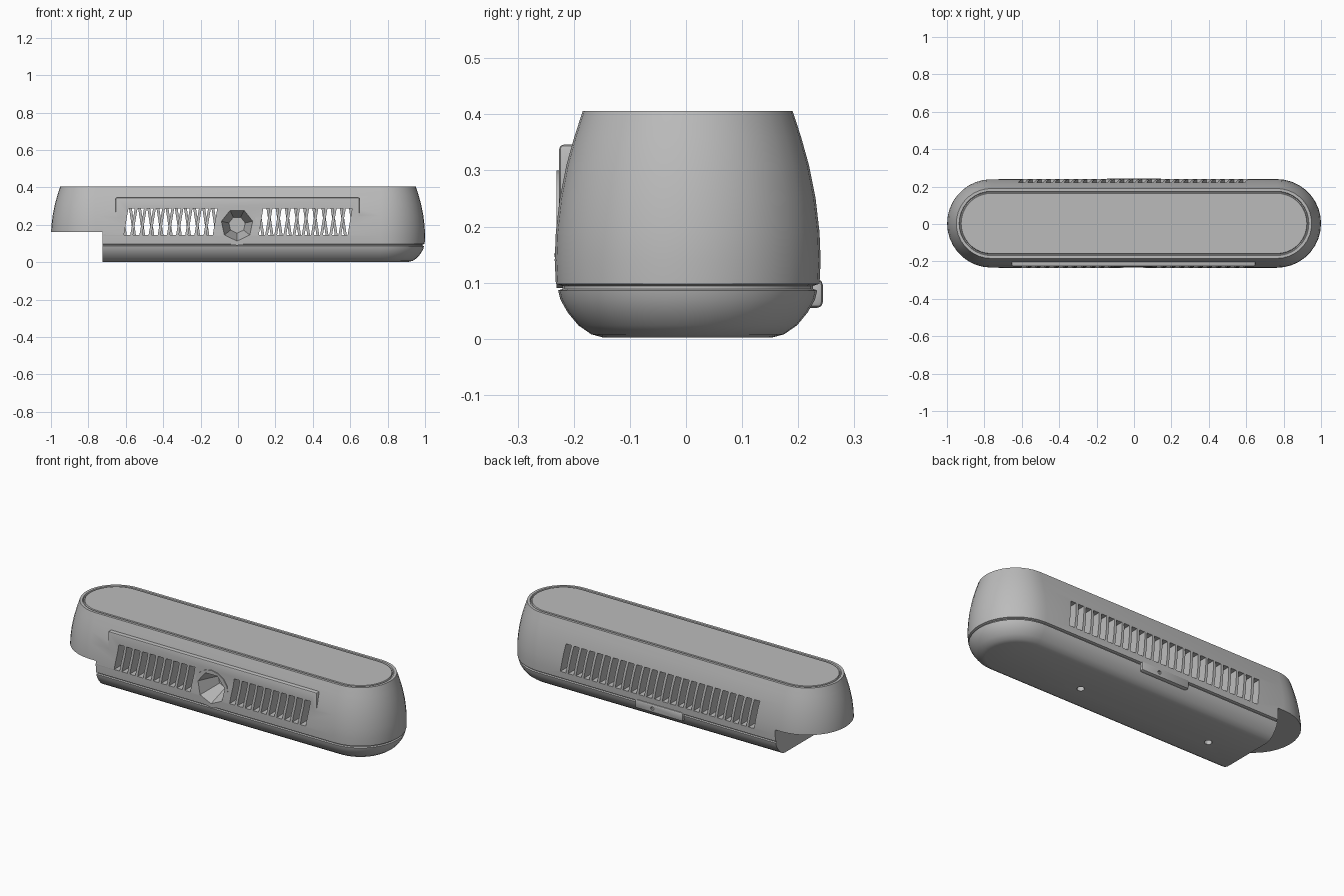
import bpy, bmesh
from math import pi, cos, sin
from mathutils import Matrix, Vector

if "Cube" in bpy.data.objects:
    bpy.data.objects.remove(bpy.data.objects["Cube"])

grey = bpy.data.materials.new("plain grey")
grey.use_nodes = True
grey.diffuse_color = (0.5, 0.5, 0.5, 1)
grey.node_tree.nodes["Principled BSDF"].inputs["Base Color"].default_value = (0.5, 0.5, 0.5, 1)


def finish(bm, name):
    bmesh.ops.recalc_face_normals(bm, faces=bm.faces)
    mesh = bpy.data.meshes.new(name)
    bm.to_mesh(mesh)
    bm.free()
    mesh.materials.append(grey)
    ob = bpy.data.objects.new(name, mesh)
    bpy.context.collection.objects.link(ob)
    return ob


def add_box(bm, lo, hi, lean=0):
    """Box between two corners; lean shifts its top along x."""
    lo, hi = Vector(lo), Vector(hi)
    verts = bmesh.ops.create_cube(bm, size=1)["verts"]
    for v in verts:
        side = 1 if v.co.z > 0 else -1
        v.co = (lo + hi) / 2 + v.co * (hi - lo)
        v.co.x += side * lean


def box(name, lo, hi, bevel=0):
    bm = bmesh.new()
    add_box(bm, lo, hi)
    if bevel:
        bmesh.ops.bevel(bm, geom=bm.edges[:], offset=bevel, segments=2, affect="EDGES", profile=0.5)
    return finish(bm, name)


def cone_y(name, x, z, y0, y1, r0, r1, sides):
    """Prism or cone lying along y."""
    bm = bmesh.new()
    turn = Matrix.Translation((x, (y0 + y1) / 2, z)) @ Matrix.Rotation(-pi / 2, 4, "X")
    bmesh.ops.create_cone(bm, cap_ends=True, segments=sides, radius1=r0, radius2=r1,
                          depth=y1 - y0, matrix=turn)
    return finish(bm, name)


def combine(ob, other, operation):
    mod = ob.modifiers.new(operation, "BOOLEAN")
    mod.operation, mod.object, mod.solver = operation, other, "EXACT"
    bpy.context.view_layer.objects.active = ob
    bpy.ops.object.modifier_apply(modifier=mod.name)
    bpy.data.objects.remove(other)


def stadium_loft(name, profile, half, steps=18):
    """Loft of rounded-end rings, each given as (radius, height)."""
    bm = bmesh.new()
    rings = []
    for r, z in profile:
        ring = []
        for side in (1, -1):
            for i in range(steps + 1):
                a = -side * pi / 2 + side * pi * i / steps if side > 0 else pi / 2 + pi * i / steps
                ring.append(bm.verts.new((side * half + r * cos(a), r * sin(a), z)))
        rings.append(ring)
    n = len(rings[0])
    for a, b in zip(rings, rings[1:]):
        for i in range(n):
            j = (i + 1) % n
            bm.faces.new((a[i], a[j], b[j], b[i]))
    bm.faces.new(rings[0])
    bm.faces.new(rings[-1])
    return finish(bm, name)


# Shell: rounded tub, seam groove, tapered wall, grooved lid
profile = [(.15, .002), (.172, .008), (.195, .024), (.214, .047), (.227, .07), (.231, .086),
           (.223, .089), (.223, .094), (.235, .098), (.237, .14), (.235, .19), (.228, .25),
           (.216, .31), (.202, .36), (.187, .406), (.172, .406), (.169, .399), (.164, .399),
           (.161, .406)]
body = stadium_loft("body", profile, 0.763)

# Raised front panel and the lump beside the step
combine(body, box("panel", (-.655, -.229, .1), (.65, -.15, .346), .008), "UNION")
bm = bmesh.new()
for p in [(-.72, -.2, .04), (-.72, -.238, .15), (-.62, -.233, .13), (-.6, -.22, .08),
          (-.68, -.22, .2), (-.72, -.15, .1), (-.6, -.15, .15)]:
    bm.verts.new(p)
bmesh.ops.convex_hull(bm, input=bm.verts)
combine(body, finish(bm, "lump"), "UNION")

# Inner cavity
combine(body, box("cavity", (-.63, -.165, .115), (.63, .165, .315)), "DIFFERENCE")

# Leaning vent slots, front in two banks and back in one
bm = bmesh.new()
pitch = 0.049
for side in (1, -1):
    for i in range(10):
        x = side * (.14 + pitch * i)
        add_box(bm, (x - .017, -.3, .145), (x + .017, -.15, .288), .012)
for i in range(25):
    x = pitch * (i - 12)
    add_box(bm, (x - .017, .15, .135), (x + .017, .3, .29), -.012)
combine(body, finish(bm, "slots"), "DIFFERENCE")

# Central boss with a tapered socket
combine(body, cone_y("boss", -.005, .195, -.234, -.06, .105, .105, 16), "UNION")
combine(body, cone_y("socket", -.005, .2, -.24, -.11, .088, .045, 7), "DIFFERENCE")

# Step cut under the right end
combine(body, box("step", (-1.2, -.4, -.1), (-.725, .4, .163)), "DIFFERENCE")

# Screw holes in the base
bm = bmesh.new()
for x in (-.5, .32):
    bmesh.ops.create_cone(bm, cap_ends=True, segments=12, radius1=.02, radius2=.02, depth=.1,
                          matrix=Matrix.Translation((x, -.03, 0)))
combine(body, finish(bm, "screw_holes"), "DIFFERENCE")

# Latch plate on the back
latch = box("latch_plate", (-.15, .2, .055), (.15, .241, .106), .01)
combine(latch, cone_y("latch_hole", .04, .08, .23, .3, .01, .01, 10), "DIFFERENCE")

bpy.ops.object.select_all(action="DESELECT")
for ob in (body, latch):
    ob.location.y = .003
    ob.select_set(True)
bpy.context.view_layer.objects.active = body
bpy.ops.object.shade_smooth_by_angle(angle=pi / 6)
